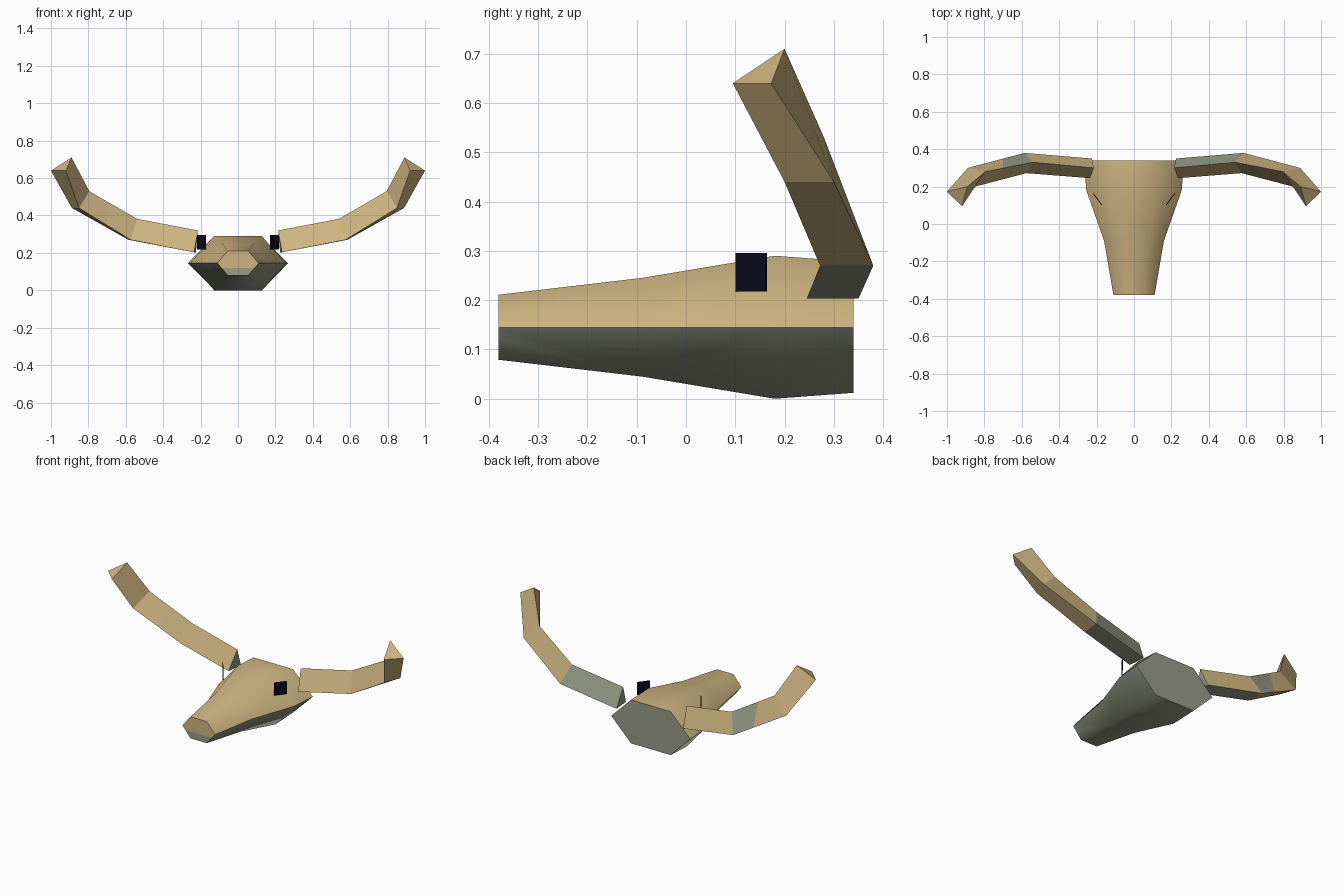
import bpy, bmesh, math
from mathutils import Vector

if "Cube" in bpy.data.objects:
    bpy.data.objects.remove(bpy.data.objects["Cube"])


def material(name, rgb):
    m = bpy.data.materials.new(name)
    m.diffuse_color = (*rgb, 1)
    m.use_nodes = True
    m.node_tree.nodes["Principled BSDF"].inputs["Base Color"].default_value = m.diffuse_color
    return m


TAN = material("bone_tan", (0.62, 0.46, 0.22))
GREY = material("bone_grey_green", (0.31, 0.335, 0.245))
DARK = material("eye_navy", (0.003, 0.003, 0.012))


def loft(bm, rings):
    """Skin a list of equal-sized rings and cap both ends."""
    vs = [[bm.verts.new(p) for p in r] for r in rings]
    n = len(vs[0])
    for a, b in zip(vs, vs[1:]):
        for i in range(n):
            j = (i + 1) % n
            bm.faces.new((a[i], a[j], b[j], b[i]))
    bm.faces.new(vs[0][::-1])
    bm.faces.new(vs[-1])


def cut(bm, co, no, test=lambda f: True):
    fs = [f for f in bm.faces if test(f)]
    geom = fs + list({e for f in fs for e in f.edges}) + list({v for f in fs for v in f.verts})
    bmesh.ops.bisect_plane(bm, geom=geom, plane_co=co, plane_no=no)


def finish(bm, name, mats, rule):
    bmesh.ops.recalc_face_normals(bm, faces=bm.faces[:])
    bm.normal_update()
    for f in bm.faces:
        f.material_index = rule(f)
    me = bpy.data.meshes.new(name)
    bm.to_mesh(me)
    bm.free()
    for m in mats:
        me.materials.append(m)
    ob = bpy.data.objects.new(name, me)
    bpy.context.collection.objects.link(ob)
    return ob


# Skull: hexagonal sections lofted along y (y, half width, half height)
ZC = 0.145
sections = [(-0.38, 0.11, 0.066), (-0.09, 0.16, 0.10), (0.18, 0.255, 0.145), (0.34, 0.268, 0.133)]
bm = bmesh.new()
loft(bm, [[(rx * math.cos(k * math.pi / 3), y, ZC + rz * math.sin(k * math.pi / 3) / math.sin(math.pi / 3))
           for k in range(6)] for y, rx, rz in sections])
bm.normal_update()
cut(bm, (0, 0, 0.12), (0, 0, 1), lambda f: f.calc_center_median().y < -0.379)


def skull_rule(f):
    c = f.calc_center_median()
    if c.y > 0.339:
        return 1                                   # back of the skull
    return int(c.z < (0.12 if c.y < -0.379 else ZC))  # grey underside


skull = finish(bm, "skull", [TAN, GREY], skull_rule)
bpy.context.view_layer.objects.active = skull
skull.select_set(True)
bpy.ops.object.shade_smooth_by_angle(angle=math.radians(65))
skull.select_set(False)

# Horns: triangular sections (front low, back low, top ridge)
horn = [
    [(0.235, 0.245, 0.203), (0.225, 0.35, 0.203), (0.215, 0.30, 0.32)],
    [(0.575, 0.272, 0.27), (0.585, 0.38, 0.27), (0.54, 0.33, 0.382)],
    [(0.85, 0.20, 0.44), (0.888, 0.30, 0.44), (0.795, 0.28, 0.53)],
    [(0.92, 0.095, 0.64), (1.0, 0.173, 0.64), (0.89, 0.20, 0.71)],
]
for side, s in (("right", 1), ("left", -1)):
    bm = bmesh.new()
    loft(bm, [[(s * x, y, z) for x, y, z in r] for r in horn])
    if s < 0:
        cut(bm, (-0.70, 0, 0), (1, 0, 0))

    def horn_rule(f, s=s):
        c, n = f.calc_center_median(), f.normal
        x = abs(c.x)
        if x < 0.5 and (n.z < -0.5 or abs(n.x) > 0.8):
            return 1                               # root end and underside
        if n.y > 0.4 and n.z > 0:                  # grey patches on the back
            return int(x < 0.5 if s > 0 else 0.52 < x < 0.70)
        return 0

    finish(bm, side + "_horn", [TAN, GREY], horn_rule)

# Eyes: thin upright plates angled outward
for side, s in (("right", 1), ("left", -1)):
    bm = bmesh.new()
    a, b = Vector((s * 0.172, 0.102, 0)), Vector((s * 0.218, 0.163, 0))
    t = (b - a).normalized()
    off = Vector((t.y, -t.x, 0)) * 0.002
    loft(bm, [[p + Vector((0, 0, z)) for p in (a - off, b - off, b + off, a + off)] for z in (0.218, 0.296)])
    finish(bm, side + "_eye", [DARK], lambda f: 0)
